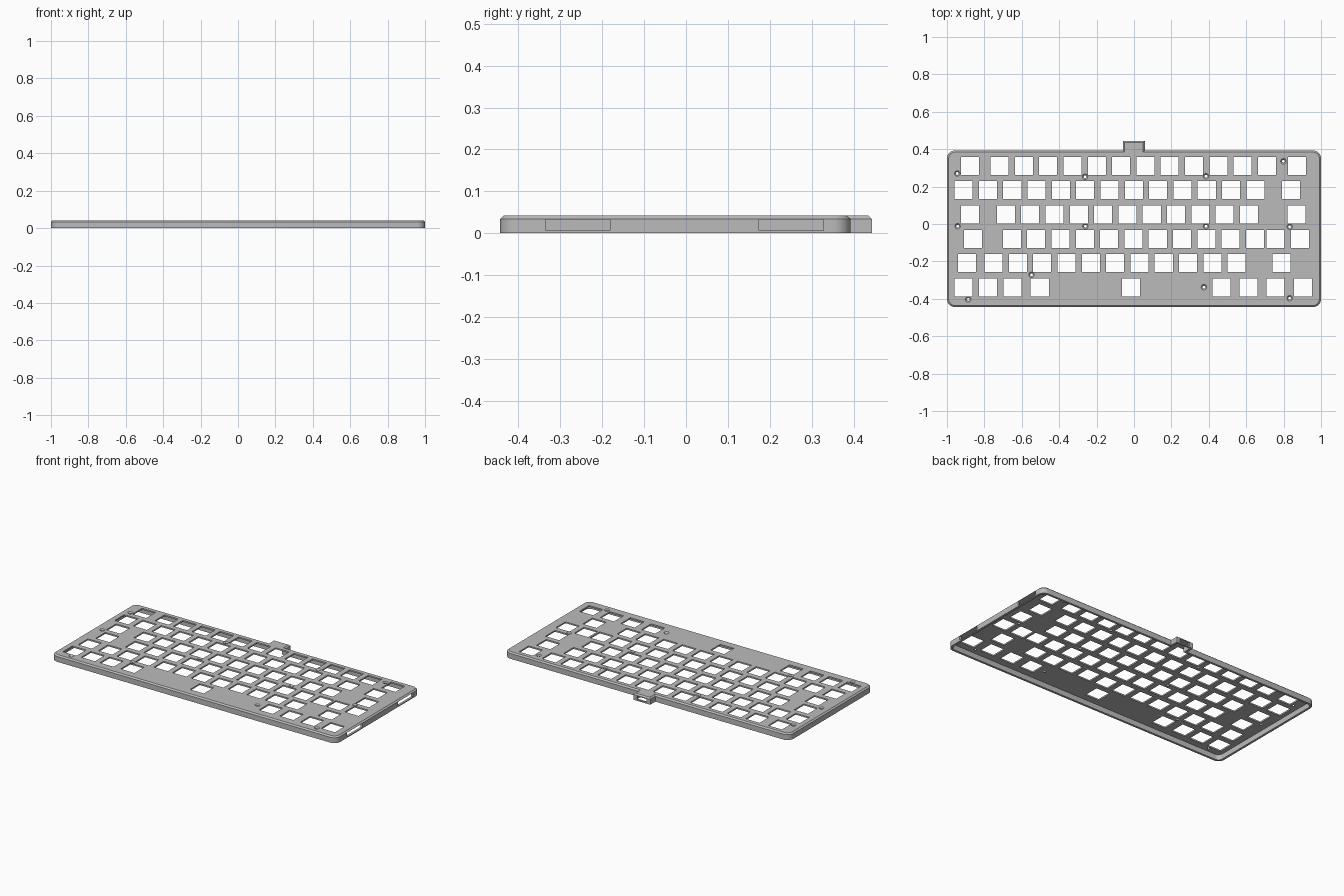
import bpy, bmesh, math

if "Cube" in bpy.data.objects:
    bpy.data.objects.remove(bpy.data.objects["Cube"])

TOP, EDGE, CEIL = 0.042, 0.034, 0.033      # top face, chamfer start, cavity ceiling
PITCH, HOLE, WALL, CH = 0.13, 0.0965, 0.014, 0.009

grey = bpy.data.materials.new("grey plastic")
grey.diffuse_color = (0.5, 0.5, 0.5, 1)
grey.use_nodes = True
grey.node_tree.nodes["Principled BSDF"].inputs["Base Color"].default_value = grey.diffuse_color


def rounded(x0, x1, y0, y1, r, n=8):
    """Outline of a rounded rectangle, counter-clockwise."""
    if r <= 0:
        return [(x0, y0), (x1, y0), (x1, y1), (x0, y1)]
    pts = []
    for cx, cy, a in ((x1 - r, y0 + r, -90), (x1 - r, y1 - r, 0),
                      (x0 + r, y1 - r, 90), (x0 + r, y0 + r, 180)):
        for i in range(n + 1):
            t = math.radians(a + 90 * i / n)
            pts.append((cx + r * math.cos(t), cy + r * math.sin(t)))
    return pts


def circle(cx, cy, r, n=20):
    return [(cx + r * math.cos(2 * math.pi * i / n),
             cy + r * math.sin(2 * math.pi * i / n)) for i in range(n)]


def loft(bm, levels):
    """Closed solid through a list of (outline, z)."""
    rings = [[bm.verts.new((x, y, z)) for x, y in o] for o, z in levels]
    bm.faces.new(rings[0][::-1])
    bm.faces.new(rings[-1])
    n = len(rings[0])
    for a, b in zip(rings, rings[1:]):
        for i in range(n):
            j = (i + 1) % n
            bm.faces.new((a[i], a[j], b[j], b[i]))


def solid(name, parts):
    bm = bmesh.new()
    for p in parts:
        loft(bm, p)
    me = bpy.data.meshes.new(name)
    bm.to_mesh(me)
    bm.free()
    me.materials.append(grey)
    ob = bpy.data.objects.new(name, me)
    bpy.context.collection.objects.link(ob)
    return ob


def box(x0, x1, y0, y1, z0, z1):
    o = rounded(x0, x1, y0, y1, 0)
    return [(o, z0), (o, z1)]


def combine(target, other, op):
    other.hide_render = True
    m = target.modifiers.new(other.name, 'BOOLEAN')
    m.operation, m.solver, m.object = op, 'EXACT', other
    bpy.context.view_layer.objects.active = target
    bpy.ops.object.modifier_apply(modifier=m.name)
    bpy.data.objects.remove(other)


# Case shell with chamfered top edge
X, Y0, Y1, R = 1.0, -0.444, 0.393, 0.042
outer = rounded(-X, X, Y0, Y1, R)
case = solid("keyboard_top_case", [[
    (outer, 0), (outer, EDGE),
    (rounded(-X + CH, X - CH, Y0 + CH, Y1 - CH, R - CH), TOP)]])

# Connector housing at the back
tx0, tx1, ty = -0.06, 0.058, 0.444
tab = rounded(tx0, tx1, 0.36, ty, 0)
combine(case, solid("connector_housing", [[
    (tab, 0), (tab, EDGE),
    (rounded(tx0 + CH, tx1 - CH, 0.36, ty - CH, 0), TOP)]]), 'UNION')

# Hollow underside, in the case and in the housing
inner = rounded(-X + WALL, X - WALL, Y0 + WALL, Y1 - WALL, R - WALL)
combine(case, solid("case_cavity", [[(inner, -0.02), (inner, CEIL)]]), 'DIFFERENCE')
combine(case, solid("housing_cavity", [
    box(tx0 + 0.013, tx1 - 0.013, 0.35, ty - 0.012, -0.02, CEIL)]), 'DIFFERENCE')

# Connector opening and two slots in the right wall
combine(case, solid("openings", [
    box(-0.035, 0.033, ty - 0.03, ty + 0.03, 0.008, 0.029),
    box(0.975, 1.05, -0.335, -0.182, 0.006, CEIL - 0.0003),
    box(0.975, 1.05, 0.174, 0.328, 0.006, CEIL - 0.0003)]), 'DIFFERENCE')


# Key holes: each row is a list of (first x, count) runs
rows = [
    [(-0.877, 1), (-0.719, 12), (0.872, 1)],
    [(-0.911, 13), (0.840, 1)],
    [(-0.877, 1), (-0.685, 11), (0.869, 1)],
    [(-0.861, 1), (-0.653, 11), (0.757, 2)],
    [(-0.893, 1), (-0.751, 11), (0.789, 1)],
    [(-0.911, 2), (-0.650, 1), (-0.504, 1), (-0.017, 1), (0.468, 1),
     (0.613, 1), (0.757, 1), (0.903, 1)],
]
keys = []
h = HOLE / 2
for r, runs in enumerate(rows):
    y = 0.311 - PITCH * r
    for x0, count in runs:
        for k in range(count):
            x = x0 + PITCH * k
            keys.append(box(x - h, x + h, y - h, y + h, 0.02, 0.06))
combine(case, solid("key_holes", keys), 'DIFFERENCE')

# Countersunk screw holes
screws = [(-0.945, 0.27), (-0.262, 0.252), (0.385, 0.255), (0.799, 0.335),
          (-0.943, -0.012), (-0.26, -0.012), (0.385, -0.012), (0.832, -0.015),
          (-0.548, -0.272), (-0.887, -0.403), (0.374, -0.338), (0.832, -0.397)]
combine(case, solid("screw_holes", [
    [(circle(x, y, 0.0075), 0.02), (circle(x, y, 0.0075), 0.035),
     (circle(x, y, 0.015), TOP), (circle(x, y, 0.015), 0.05)]
    for x, y in screws]), 'DIFFERENCE')

# Smooth corners, sharp edges elsewhere
bpy.context.view_layer.objects.active = case
case.select_set(True)
bpy.ops.object.shade_smooth_by_angle(angle=math.radians(25))
